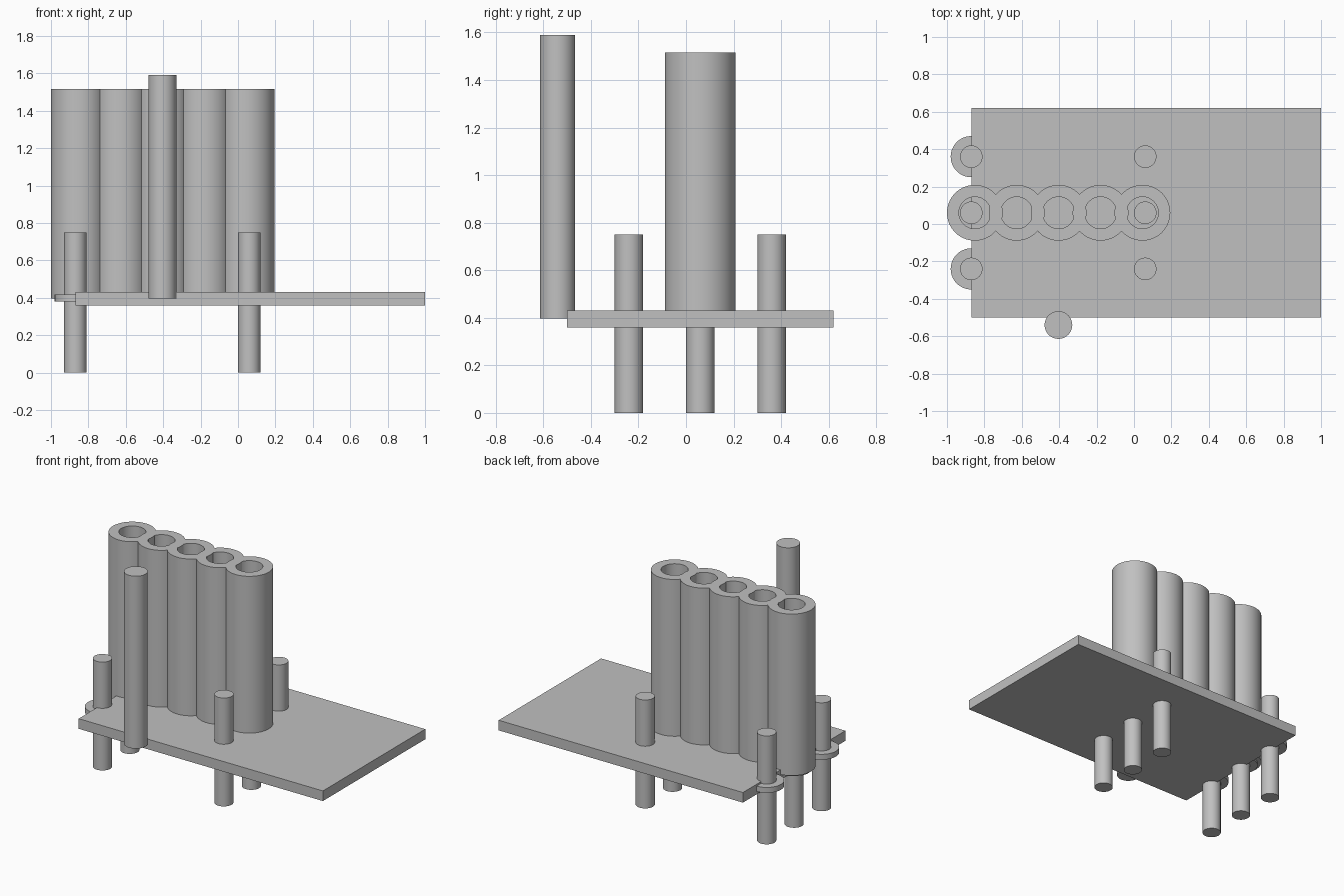
import bpy
import bmesh
import math
from mathutils import Matrix

default_cube = bpy.data.objects.get("Cube")
if default_cube:
    bpy.data.objects.remove(default_cube, do_unlink=True)

SEGMENTS = 64

# Single plain grey
grey = bpy.data.materials.new("plain grey")
grey.use_nodes = True
grey.diffuse_color = (0.53, 0.53, 0.53, 1)
grey.node_tree.nodes["Principled BSDF"].inputs["Base Color"].default_value = grey.diffuse_color


def finish(name, bm, smooth=True):
    bmesh.ops.recalc_face_normals(bm, faces=bm.faces)
    mesh = bpy.data.meshes.new(name)
    bm.to_mesh(mesh)
    bm.free()
    mesh.materials.append(grey)
    obj = bpy.data.objects.new(name, mesh)
    bpy.context.collection.objects.link(obj)
    if smooth:
        bpy.ops.object.select_all(action="DESELECT")
        obj.select_set(True)
        bpy.context.view_layer.objects.active = obj
        bpy.ops.object.shade_smooth_by_angle(angle=math.radians(30))
    return obj


def box(name, low, high):
    bm = bmesh.new()
    size = [b - a for a, b in zip(low, high)]
    centre = [(a + b) / 2 for a, b in zip(low, high)]
    bmesh.ops.create_cube(bm, size=1, matrix=Matrix.Translation(centre) @ Matrix.Diagonal((*size, 1)))
    return finish(name, bm, smooth=False)


def rod(name, x, y, radius, bottom, top):
    bm = bmesh.new()
    bmesh.ops.create_cone(bm, cap_ends=True, segments=SEGMENTS, radius1=radius, radius2=radius,
                          depth=top - bottom, matrix=Matrix.Translation((x, y, (bottom + top) / 2)))
    return finish(name, bm)


def tube(name, x, y, outer, inner, bottom, top):
    # Sweep a rectangular wall section around the tube axis
    bm = bmesh.new()
    section = [(outer, bottom), (outer, top), (inner, top), (inner, bottom)]
    rings = []
    for i in range(SEGMENTS):
        a = math.tau * i / SEGMENTS
        rings.append([bm.verts.new((x + r * math.cos(a), y + r * math.sin(a), z)) for r, z in section])
    for i, ring in enumerate(rings):
        following = rings[(i + 1) % SEGMENTS]
        for j in range(len(section)):
            k = (j + 1) % len(section)
            bm.faces.new((ring[j], following[j], following[k], ring[k]))
    return finish(name, bm)


# Flat base plate
box("base_plate", (-0.87, -0.5, 0.36), (1.0, 0.62, 0.43))

# Two rows of pegs through the plate, each with a collar
for side, x in (("right", -0.87), ("left", 0.06)):
    for place, y in (("front", -0.24), ("middle", 0.06), ("back", 0.36)):
        rod(f"{side}_{place}_peg", x, y, 0.06, 0, 0.75)
        rod(f"{side}_{place}_collar", x, y, 0.11, 0.38, 0.417)

# Row of five overlapping upright tubes
for i in range(5):
    tube(f"upright_tube_{i + 1}", -0.851 + i * 0.224, 0.06, 0.149, 0.085, 0.397, 1.515)

# Tall post at the front edge
rod("front_post", -0.404, -0.54, 0.074, 0.397, 1.59)
